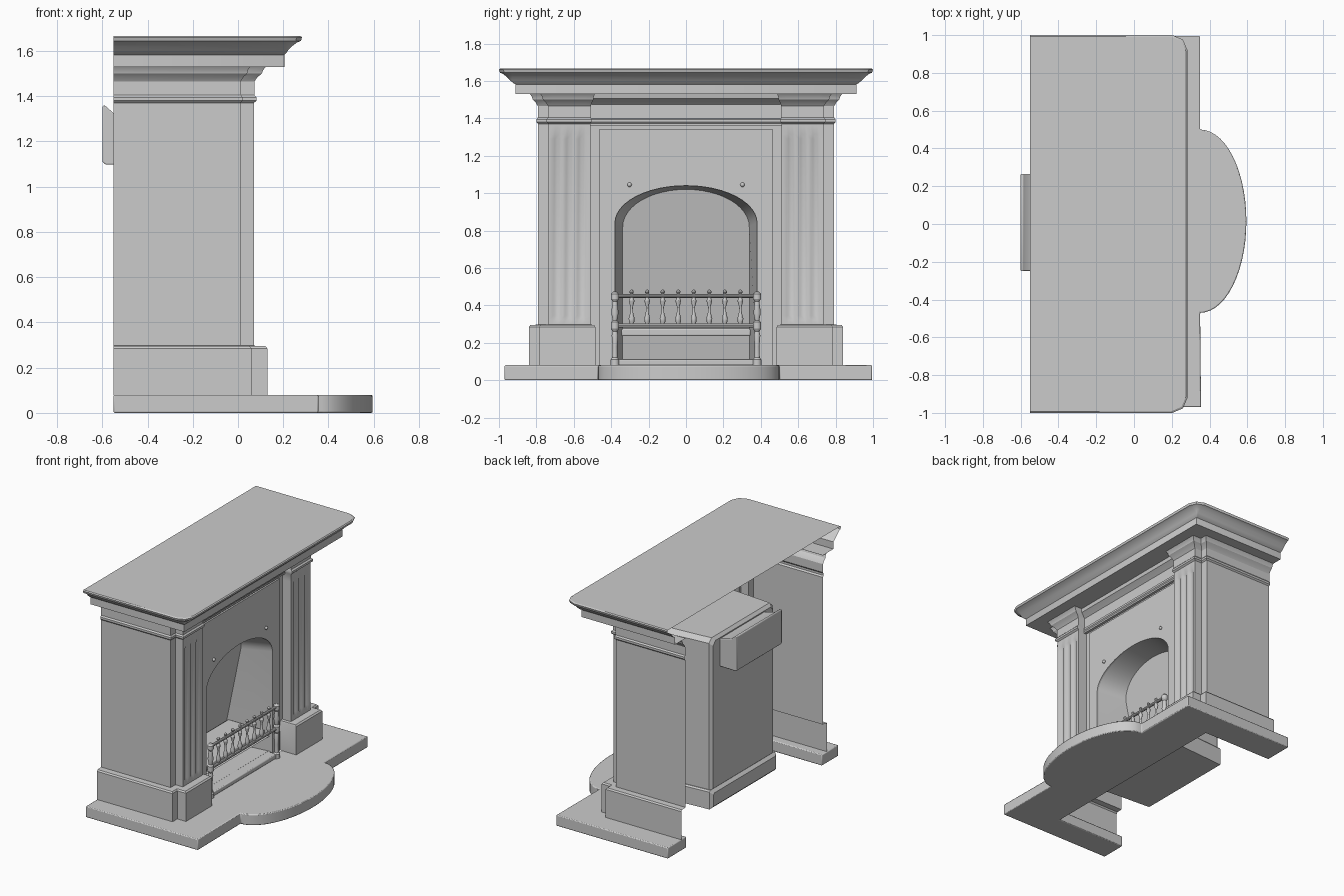
import bpy, bmesh, math

if "Cube" in bpy.data.objects:
    bpy.data.objects.remove(bpy.data.objects["Cube"])

BACK = -0.55


def make(name, verts, faces):
    me = bpy.data.meshes.new(name)
    me.from_pydata(verts, [], faces)
    bm = bmesh.new()
    bm.from_mesh(me)
    bmesh.ops.recalc_face_normals(bm, faces=bm.faces)
    bm.to_mesh(me)
    bm.free()
    ob = bpy.data.objects.new(name, me)
    bpy.context.collection.objects.link(ob)
    return ob


def loft(name, rings, closed=False, cap_start=False, cap_end=False):
    n = len(rings[0])
    verts = [v for r in rings for v in r]
    faces = []
    for i in range(len(rings) - 1):
        for j in range(n if closed else n - 1):
            k = (j + 1) % n
            faces.append((i * n + j, i * n + k, (i + 1) * n + k, (i + 1) * n + j))
    if cap_start:
        faces.append(tuple(range(n)))
    if cap_end:
        faces.append(tuple(range(len(verts) - n, len(verts))))
    return make(name, verts, faces)


def prism(name, pts, a, b, axis):
    def place(p, t):
        q = list(p)
        q.insert(axis, t)
        return tuple(q)
    return loft(name, [[place(p, t) for p in pts] for t in (a, b)], True, True, True)


def lathe(name, prof, x, y, seg=14):
    rings = [[(x + r * math.cos(2 * math.pi * i / seg), y + r * math.sin(2 * math.pi * i / seg), z)
              for i in range(seg)] for r, z in prof]
    return loft(name, rings, True, True, True)


def rect(y0, y1, z0, z1):
    return [(y0, z0), (y1, z0), (y1, z1), (y0, z1)]


def bevel(ob, w, seg=2):
    m = ob.modifiers.new("bevel", 'BEVEL')
    m.width, m.segments = w, seg
    m.limit_method = 'ANGLE'
    return ob


def mirror_y(ob):
    m = ob.modifiers.new("mirror", 'MIRROR')
    m.use_axis = (False, True, False)
    return ob


# Hearth: U-shaped slab with a bowed front, open under the firebox
bow = [(0.35 + 0.245 * math.sin(math.pi * i / 28), 0.015 - 0.485 * math.cos(math.pi * i / 28))
       for i in range(29)]
outline = [(BACK, -0.97), (0.355, -0.97)] + bow
outline += [(0.35, 0.995), (BACK, 0.995), (BACK, 0.78), (0.01, 0.78), (0.01, -0.78), (BACK, -0.78)]
bevel(prism("hearth", outline, 0, 0.08, 2), 0.006)


# Side panel, plinth, fluted pilaster and capital in one stepped sweep
def column_ring(z, o, d):
    fx = 0.07 + o * 1.2
    pts = [(BACK, 0.79 + o), (0.01 + o, 0.79 + o), (0.01 + o, 0.735 + o), (fx, 0.735 + o)]
    for c in (0.69, 0.625, 0.56):
        pts += [(fx, c + 0.022), (fx - d, c + 0.011), (fx - d, c - 0.011), (fx, c - 0.022)]
    pts += [(fx, 0.51 - o * 0.5), (-0.01, 0.51 - o * 0.5)]
    return [(x, y, z) for x, y in pts]


rows = [(0.08, .05, 0), (0.285, .05, 0), (0.295, .042, 0), (0.297, 0, 0), (0.32, 0, 0),
        (0.345, 0, .01), (1.29, 0, .01), (1.315, 0, 0), (1.37, 0, 0), (1.38, .01, 0),
        (1.395, .01, 0), (1.405, .002, 0), (1.465, .002, 0), (1.485, .014, 0),
        (1.50, .03, 0), (1.515, .034, 0), (1.53, .044, 0)]
mirror_y(loft("side_and_pilaster", [column_ring(*r) for r in rows]))

# Frieze between the capitals
prism("frieze", [(-0.01, 1.36), (0.02, 1.36), (0.02, 1.372), (0.026, 1.38), (0.026, 1.395),
                 (0.018, 1.4), (0.018, 1.475), (0.035, 1.49), (0.055, 1.505), (0.06, 1.53),
                 (-0.01, 1.53)], -0.512, 0.512, 1)


# Mantel shelf: cornice shell, open at the back, with clipped upper corners
def shelf_ring(z, hy, fx, c):
    half = [(BACK, hy), (fx - c, hy), (fx - 0.3 * c, hy - 0.3 * c), (fx, hy - c)]
    return [(x, y, z) for x, y in half] + [(x, -y, z) for x, y in reversed(half)]


shelf = [(1.53, .79, .02, .004), (1.53, .912, .205, .004), (1.582, .912, .205, .004),
         (1.59, .925, .213, .006), (1.603, .94, .222, .01), (1.622, .958, .24, .03),
         (1.638, .98, .262, .05), (1.644, .995, .278, .075), (1.66, 1.0, .283, .08),
         (1.666, .992, .276, .08)]
loft("mantel_shelf", [shelf_ring(*s) for s in shelf], cap_end=True)


# Surround and iron front plate with an arched opening
def arch(z0, ky=1.0, n=24):
    pts = [(0.38 * math.cos(math.pi * i / n), 0.84 + 0.2 * math.sin(math.pi * i / n))
           for i in range(n + 1)]
    return [(y * ky, z) for y, z in [(0.38, z0)] + pts + [(-0.38, z0)]]


for name, w, top, x0, x1 in (("surround", 0.512, 1.37, -0.015, 0.0),
                             ("iron_front", 0.462, 1.342, -0.01, 0.012)):
    prism(name, [(-w, 0.08), (-w, top), (w, top), (w, 0.08)] + arch(0.08), x0, x1, 0)

# Firebox: arched lining with a back leaning forward, plain casing outside
loft("firebox_lining", [[(0.0, y, z) for y, z in arch(0.11)],
                        [(-0.36 + 0.2 * (z - 0.11), y, z - 0.02 * (z > 0.2))
                         for y, z in arch(0.11, 0.89)]], True, cap_end=True)


def casing(name, xb, yb, yf, z0, z1, ch):
    def ring(x, w):
        return [(x, y, z) for y, z in ((-w, z0), (w, z0), (w, z1 - ch), (w - ch, z1),
                                       (ch - w, z1), (-w, z1 - ch))]
    s = 0.02
    inset = [(xb, y * (1 - s / yb), z + (s if z < z0 + 0.01 else -s)) for _, y, z in ring(xb, yb)]
    return loft(name, [ring(-0.01, yf), ring(xb + s, yb), inset], True, cap_end=True)


casing("firebox_casing", -0.46, 0.365, 0.40, 0.22, 1.33, 0.03)
casing("firebox_base", -0.475, 0.38, 0.41, 0.10, 0.235, 0.01)

# Flue block at the back
bevel(prism("flue_block", [(-0.45, 1.10), (-0.45, 1.30), (-0.55, 1.325), (-0.59, 1.36),
                           (-0.6, 1.355), (-0.6, 1.11), (-0.585, 1.097)], -0.25, 0.265, 1), 0.005)

# Fire bed and ash-pit threshold
bevel(prism("fire_bed", rect(-0.345, 0.345, 0.235, 0.275), -0.32, -0.02, 0), 0.008)
bevel(prism("threshold", rect(-0.37, 0.37, 0.08, 0.112), -0.02, 0.055, 0), 0.006)

# Grate: rails, end posts and turned spindles
GX = 0.045
for name, z, r in (("top_rail", 0.45, 0.011), ("bottom_rail", 0.292, 0.012)):
    prism(name, [(GX + r * math.cos(math.pi * i / 5), z + r * math.sin(math.pi * i / 5))
                 for i in range(10)], -0.38, 0.38, 1)

post = [(.024, .08), (.024, .11), (.015, .12), (.013, .18), (.018, .24), (.013, .26), (.022, .275),
        (.022, .31), (.012, .32), (.02, .36), (.013, .42), (.022, .435), (.022, .46),
        (.012, .472), (.002, .475)]
for s in (-1, 1):
    lathe("grate_post", post, GX, 0.38 * s)
    # Small round stud on the iron plate
    bpy.ops.mesh.primitive_uv_sphere_add(segments=12, ring_count=8, radius=0.012,
                                         location=(0.016, 0.302 * s, 1.045))
    bpy.context.object.name = "plate_stud"

spindle = [(.006, .292), (.015, .315), (.016, .33), (.008, .36), (.006, .39), (.012, .41),
           (.015, .425), (.007, .445), (.005, .46), (.011, .468), (.011, .476), (.003, .484)]
for i in range(8):
    lathe("grate_spindle", spindle, GX, -0.2905 + 0.083 * i, 12)

# Smooth rounded parts, keep edges sharp
bpy.ops.object.select_all(action='SELECT')
bpy.context.view_layer.objects.active = bpy.data.objects["hearth"]
bpy.ops.object.shade_smooth_by_angle(angle=math.radians(28))
